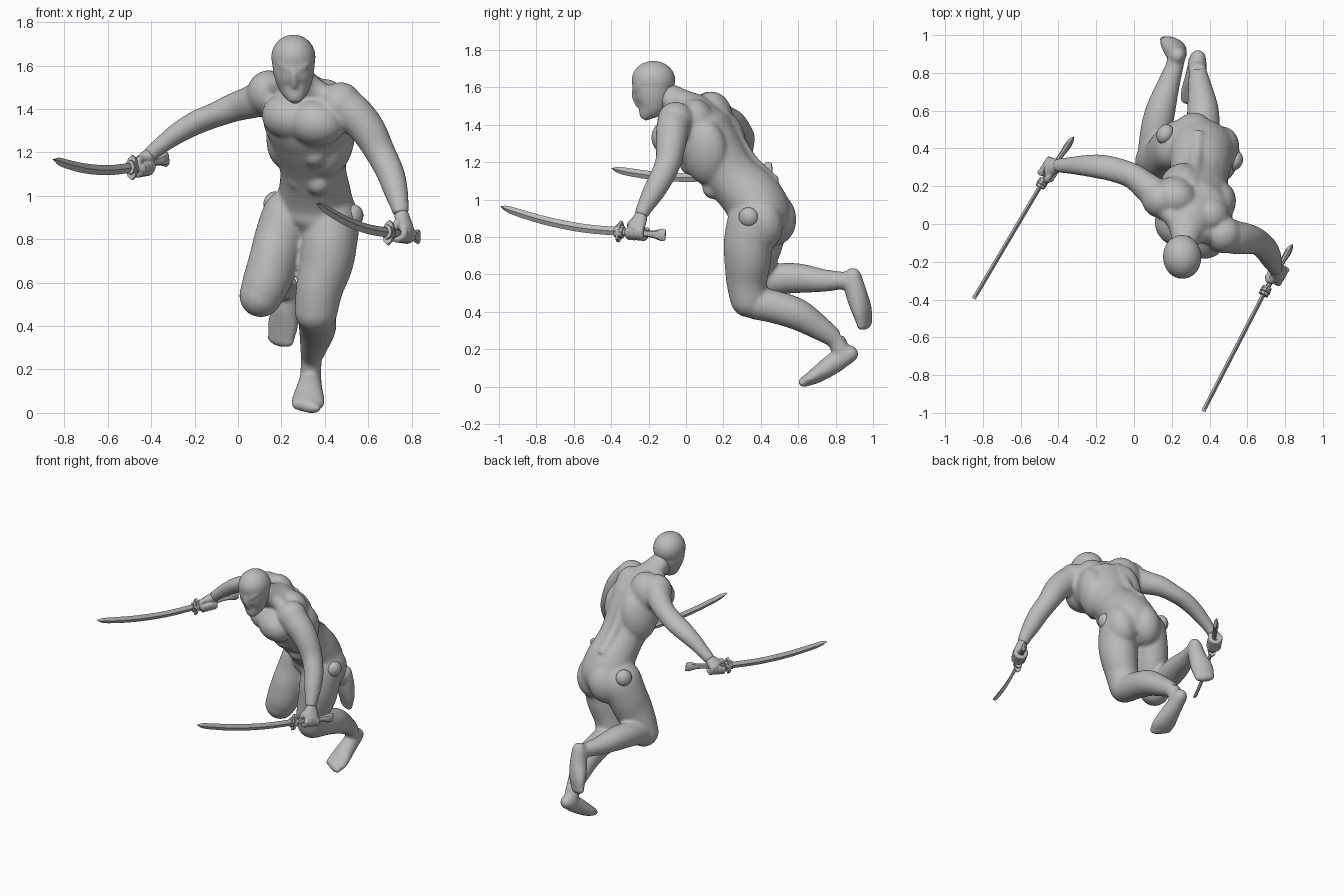
import bpy, bmesh, math
from mathutils import Vector as V, Matrix

if "Cube" in bpy.data.objects:
    bpy.data.objects.remove(bpy.data.objects["Cube"])

grey = bpy.data.materials.new("plain_grey")
grey.use_nodes = True
tone = (0.5, 0.5, 0.5, 1)
grey.diffuse_color = tone
grey.node_tree.nodes["Principled BSDF"].inputs["Base Color"].default_value = tone

S = V((0.87, -0.45, -0.2)).normalized()   # sideways axis of the twisted body
X, UP = V((1, 0, 0)), V((0, 0, 1))


def spline(rows, steps):
    """Catmull-Rom through rows of numbers."""
    out = []
    for i in range(len(rows) - 1):
        a, b = rows[max(i - 1, 0)], rows[i]
        c, d = rows[i + 1], rows[min(i + 2, len(rows) - 1)]
        for k in range(steps):
            t = k / steps
            out.append([0.5 * (2 * q + (r - p) * t + (2 * p - 5 * q + 4 * r - s) * t * t
                        + (3 * q - p - 3 * r + s) * t ** 3) for p, q, r, s in zip(a, b, c, d)])
    return out + [list(rows[-1])]


def loft(bm, rows, ref=S, n=20, steps=5):
    """Closed tube; a row is x, y, z, radius along ref, optional radius across."""
    rows = spline([tuple(r) + (r[3],) * (5 - len(r)) for r in rows], steps)
    pts = [V(r[:3]) for r in rows]
    rings = []
    for i, r in enumerate(rows):
        t = (pts[min(i + 1, len(pts) - 1)] - pts[max(i - 1, 0)]).normalized()
        u = (ref - t * ref.dot(t)).normalized()
        w = t.cross(u)
        rings.append([bm.verts.new(pts[i] + u * (max(r[3], .001) * math.cos(math.tau * k / n))
                      + w * (max(r[4], .001) * math.sin(math.tau * k / n))) for k in range(n)])
    for a, b in zip(rings, rings[1:]):
        for k in range(n):
            j = (k + 1) % n
            bm.faces.new((a[k], a[j], b[j], b[k]))
    bm.faces.new(rings[0][::-1])
    bm.faces.new(rings[-1])


def blob(bm, c, r, axis=S):
    """Ellipsoid whose local x follows axis."""
    r = (r, r, r) if isinstance(r, (int, float)) else r
    m = Matrix.Translation(V(c)) @ V(axis).to_track_quat('X', 'Z').to_matrix().to_4x4()
    bmesh.ops.create_uvsphere(bm, u_segments=20, v_segments=12, radius=1, matrix=m @ Matrix.Diagonal((*r, 1)))


def finish(bm, name, voxel=0, smooth=6):
    bmesh.ops.recalc_face_normals(bm, faces=bm.faces)
    me = bpy.data.meshes.new(name)
    bm.to_mesh(me)
    bm.free()
    me.materials.append(grey)
    ob = bpy.data.objects.new(name, me)
    bpy.context.collection.objects.link(ob)
    if voxel:
        m = ob.modifiers.new("fuse", 'REMESH')
        m.mode, m.voxel_size, m.use_smooth_shade = 'VOXEL', voxel, True
        m = ob.modifiers.new("soften", 'SMOOTH')
        m.factor, m.iterations = 0.5, smooth
    else:
        bpy.ops.object.select_all(action='DESELECT')
        ob.select_set(True)
        bpy.context.view_layer.objects.active = ob
        bpy.ops.object.shade_smooth_by_angle(angle=math.radians(35))


# Torso with chest, back and buttock muscles; the limbs are fused into it below
body = bmesh.new()
spine = [(.34, .42, .80, .08, .10), (.36, .40, .90, .18, .16), (.355, .36, 1.0, .172, .16),
         (.345, .24, 1.13, .155, .145), (.33, .13, 1.27, .19, .17), (.315, .06, 1.37, .21, .18),
         (.30, .02, 1.46, .16, .125), (.285, -.03, 1.51, .095, .085), (.262, -.11, 1.56, .07, .07)]
loft(body, spine, n=28)
back = V((0.2, .78, .6)).normalized()
for s in (-1, 1):
    blob(body, V((.372, .425, .885)) + S * s * .08, (.11, .135, .15))         # buttock
    blob(body, V((.30, -.03, 1.35)) + S * s * .065, (.14, .125, .11))         # chest
    blob(body, V((.305, .095, 1.42)) + S * s * .1, (.12, .11, .14))           # shoulder blade
    blob(body, V((.335, .15, 1.28)) + S * s * .11, (.10, .13, .18))           # flank
    loft(body, [(*(V(c[:3]) + back * c[4] * .79 + S * s * .045), .038) for c in spine[2:6]], n=12)
    for c in spine[3:5]:                                                      # belly
        blob(body, V(c[:3]) - back * c[4] * .66 + S * s * .05, (.06, .055, .06))
    loft(body, [(*(V((.29, .01, 1.475)) + S * s * .14), .055), (*(V((.285, -.02, 1.51)) + S * s * .07), .052),
                (*(V((.265, -.08, 1.545)) + S * s * .03), .042)], n=12)       # neck slope

# Arms
for shoulder, ref, rows in (
        ((.14, .13, 1.475), V((0.2, 0.3, 1)),
         [(.16, .12, 1.475, .095), (.07, .195, 1.435, .078), (-.01, .255, 1.41, .068),
          (-.11, .29, 1.37, .056, .068), (-.19, .305, 1.338, .054, .066), (-.28, .31, 1.287, .048, .055),
          (-.37, .31, 1.22, .038, .042), (-.41, .31, 1.185, .037, .039)]),
        ((.472, -.055, 1.42), X,
         [(.45, -.05, 1.43, .095), (.53, -.07, 1.38, .09), (.60, -.08, 1.30, .082),
          (.655, -.095, 1.20, .07), (.70, -.135, 1.11, .065), (.725, -.18, 1.03, .058),
          (.745, -.225, .95, .043), (.75, -.24, .915, .039)])):
    loft(body, rows, ref)
    blob(body, shoulder, (.10, .10, .104))


# Legs: thigh, knee, shin and foot
def leg(thigh, shin, foot):
    loft(body, thigh, n=24)
    loft(body, shin)
    blob(body, thigh[-1][:3], thigh[-1][3])
    loft(body, foot, n=16)
    blob(body, foot[0][:3], (.044, .047, .047))
    blob(body, foot[-1][:3], (.072, .031, .031))
    loft(body, [(*shin[-1][:3], shin[-1][3]), (*V(foot[0][:3]).lerp(V(foot[1][:3]), .35), .048)], n=16, steps=3)


leg([(.265, .43, 1.0, .07, .11), (.235, .42, .92, .113, .14), (.195, .395, .80, .117, .135),
     (.165, .365, .70, .112, .13), (.13, .34, .60, .11, .112), (.105, .335, .54, .1)],
    [(.105, .35, .55, .088), (.115, .48, .575, .084), (.14, .60, .58, .08),
     (.18, .73, .568, .062), (.215, .835, .568, .048)],
    [(.23, .893, .59, .048, .046), (.222, .91, .50, .06, .058),
     (.208, .94, .41, .076, .048), (.197, .955, .335, .066, .03)])
leg([(.415, .375, 1.0, .07, .11), (.435, .365, .91, .118, .14), (.42, .335, .78, .127, .134),
     (.405, .33, .68, .122, .127), (.375, .325, .57, .108, .112), (.36, .335, .47, .1)],
    [(.36, .36, .45, .089), (.365, .48, .425, .088), (.365, .60, .385, .085),
     (.35, .72, .31, .065), (.338, .80, .255, .05)],
    [(.337, .876, .175, .048, .046), (.33, .79, .125, .058, .056),
     (.323, .70, .063, .077, .044), (.32, .642, .031, .076, .03)])
finish(body, "body", 0.009, 16)

# Round hip joints
for side, c in (("right", (.165, .475, .965)), ("left", (.53, .335, .905))):
    bm = bmesh.new()
    blob(bm, c, (.045, .055, .055))
    finish(bm, side + "_hip_joint")

# Masked head with a faint brow
bm = bmesh.new()
face = V((.05, -1, 0)).normalized()
blob(bm, (.255, -.174, 1.638), (.118, .103, .105), face)
loft(bm, [(.255, -.178, 1.64, .10, .112), (.257, -.18, 1.56, .093, .102),
          (.26, -.19, 1.50, .074, .082), (.262, -.215, 1.455, .045, .042), (.262, -.228, 1.43, .022, .018)], ref=X)
for s in (-1, 1):
    loft(bm, [(.257 + s * .012, -.27, 1.575, .016), (.257 + s * .05, -.256, 1.60, .018),
              (.257 + s * .08, -.22, 1.63, .014)], n=10)
loft(bm, [(.257, -.272, 1.60, .014), (.258, -.276, 1.55, .014), (.26, -.255, 1.50, .014)], n=10)
finish(bm, "head", 0.008, 8)


# Hands, fingers closed round the sword grips
def hand(name, wrist, grip, axis, palm_side):
    bm = bmesh.new()
    wrist, grip, axis = V(wrist), V(grip), V(axis).normalized()
    out = wrist - grip
    out = (out - axis * out.dot(axis)).normalized()
    side = axis.cross(out) * palm_side
    loft(bm, [(*wrist, .034, .034), (*(wrist.lerp(grip, .5) + side * .012), .047, .032),
              (*(grip + side * .028), .05, .025)], ref=axis, n=16)
    for k in range(4):
        c = grip + axis * (k - 1.5) * .027
        curl = [c + (side * math.sin(a) - out * math.cos(a)) * .034
                for a in map(math.radians, (95, 50, 0, -50, -100, -140))]
        loft(bm, [(*p, .0165) for p in curl], ref=axis, n=10, steps=3)
    loft(bm, [(*(wrist.lerp(grip, .35) + axis * .02), .018), (*(grip + axis * .05 + out * .035), .018),
              (*(grip + axis * .055 - side * .03), .014)], ref=out, n=10)    # thumb
    finish(bm, name, 0.006, 3)


hand("right_hand", (-.40, .31, 1.19), (-.445, .29, 1.135), (-.17, -.26, -.03), 1)
hand("left_hand", (.75, -.238, .92), (.758, -.262, .83), (-.14, -.245, .02), -1)


# Curved swords
def sword(name, end, guard, tip, sag):
    end, guard, tip = V(end), V(guard), V(tip)
    run = (tip - guard).normalized()
    bm = bmesh.new()
    mid = guard.lerp(tip, .5) - UP * sag
    arc = [guard * (1 - t) ** 2 + mid * 2 * t * (1 - t) + tip * t * t for t in (0, .3, .6, .85, .95, 1)]
    loft(bm, [(*p, w, .011) for p, w in zip(arc, (.023, .023, .023, .021, .016, .001))], ref=UP, n=4, steps=4)
    finish(bm, name + "_blade")
    bm = bmesh.new()
    grip = end - guard
    loft(bm, [(*(guard + grip * f), h, w) for f, h, w in
              ((0, .02, .014), (.3, .02, .014), (.65, .018, .014), (.8, .024, .018), (.92, .034, .015), (1, .028, .004))],
         ref=UP, n=8, steps=2)
    finish(bm, name + "_grip")
    bm = bmesh.new()
    for f, h, w in ((-.016, .034, .026), (0, .058, .028), (.016, .034, .026)):    # stacked plates
        c = guard + run * f
        loft(bm, [(*(c - run * .008), h, w), (*(c + run * .008), h, w)], ref=UP, n=8, steps=1)
    finish(bm, name + "_guard")


sword("right_sword", (-.32, .46, 1.17), (-.487, .215, 1.13), (-.848, -.395, 1.167), .055)
sword("left_sword", (.838, -.11, .81), (.695, -.355, .83), (.367, -.99, .964), .055)
